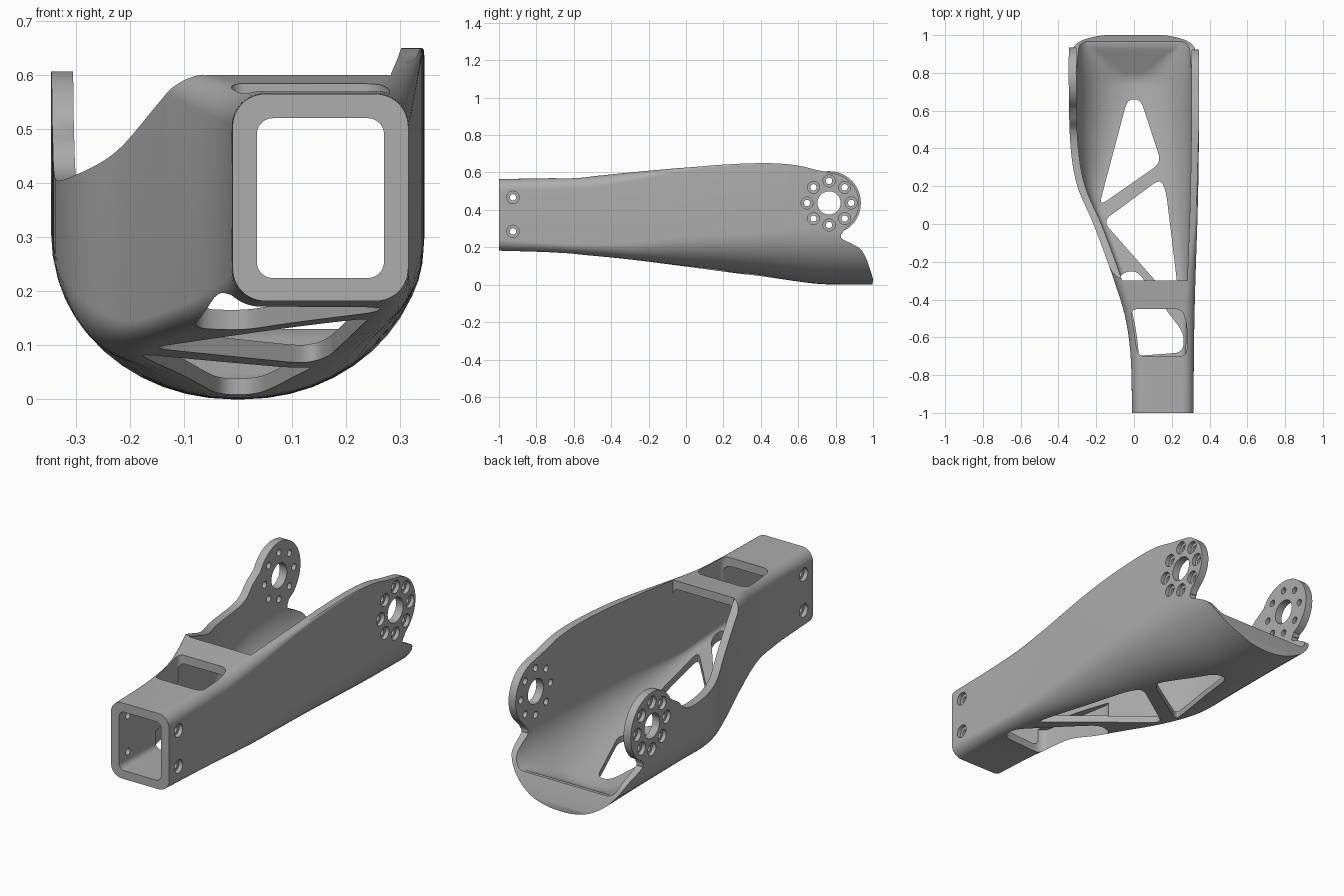
import bpy, bmesh, math
from mathutils import Vector

if "Cube" in bpy.data.objects:
    bpy.data.objects.remove(bpy.data.objects["Cube"], do_unlink=True)

grey = bpy.data.materials.new("plain grey")
grey.use_nodes = True
grey.diffuse_color = (0.42, 0.42, 0.42, 1)
grey.node_tree.nodes["Principled BSDF"].inputs["Base Color"].default_value = grey.diffuse_color

# Stations along the arm: y, left x, right x, bottom, top,
# lower left radii, lower right radii, upper radius
STATIONS = [
    (-1, -.01, .315, .182, .565, .06, .06, .06, .06, .06),
    (-.7, -.018, .317, .172, .57, .06, .05, .06, .05, .06),
    (-.5, -.045, .32, .155, .58, .06, .05, .08, .06, .06),
    (-.3, -.105, .325, .135, .6, .05, .04, .1, .09, .05),
    (0, -.215, .335, .097, .627, .06, .05, .18, .16, .02),
    (.2, -.3, .34, .07, .645, .14, .13, .24, .2, .015),
    (.4, -.335, .343, .045, .655, .24, .22, .28, .235, .015),
    (.7, -.345, .345, .005, .66, .335, .3, .335, .3, .015),
    (1, -.345, .345, 0, .66, .335, .3, .335, .3, .015),
]
EAR = (.765, .437)
CAP_END = -.3


def station(y):
    """Smoothly interpolated section values at y."""
    y = max(-1, min(1, y))
    i = max(k for k in range(len(STATIONS) - 1) if STATIONS[k][0] <= y)
    a, b = STATIONS[i], STATIONS[i + 1]
    p, q = STATIONS[max(i - 1, 0)], STATIONS[min(i + 2, len(STATIONS) - 1)]
    h = b[0] - a[0]
    t = (y - a[0]) / h
    out = []
    for c in range(1, len(a)):
        m0 = (b[c] - p[c]) / (b[0] - p[0]) * h
        m1 = (q[c] - a[c]) / (q[0] - a[0]) * h
        d = b[c] - a[c]
        out.append(a[c] + t * (m0 + t * (3 * d - 2 * m0 - m1 + t * (m0 + m1 - 2 * d))))
    return out


def ring(y, xl, xr, zb, zt, lx, lz, rx, rz, rt, n=12):
    """Rounded section with its own radii at each corner."""
    corners = [(xl + lx, zb + lz, lx, lz, 2), (xr - rx, zb + rz, rx, rz, 3),
               (xr - rt, zt - rt, rt, rt, 0), (xl + rt, zt - rt, rt, rt, 1)]
    pts = []
    for cx, cz, ax, az, quarter in corners:
        for k in range(n + 1):
            a = math.pi / 2 * (quarter + k / n)
            pts.append(Vector((cx + ax * math.cos(a), y, cz + az * math.sin(a))))
    return pts


def outer_ring(y):
    return ring(y, *station(y))


def inner_ring(y, open_top):
    xl, xr, zb, zt, lx, lz, rx, rz, rt = station(y)
    blend = min(1, max(0, (y + 1) / 1.5))
    wall, floor = .045 - .005 * blend, .043 - .013 * blend
    lx, lz, rx, rz = [max(r - wall, .03) for r in (lx, lz, rx, rz)]
    zb += floor
    # floor ramps up to a straight sill at the rear
    f = min(1, max(0, (y - .77) / .18))
    zb += (.13 - zb) * f
    lx, rx = [r + (.07 - r) * f for r in (lx, rx)]
    lz, rz = [r + (.13 - r) * f for r in (lz, rz)]
    return ring(y, xl + wall, xr - wall, zb, 1 if open_top else zt - wall,
                lx, lz, rx, rz, .03)


def add_mesh(name, loops_list):
    """Closed solid for each list of matching loops."""
    bm = bmesh.new()
    for loops in loops_list:
        rows = [[bm.verts.new(p) for p in loop] for loop in loops]
        n = len(rows[0])
        for a, b in zip(rows, rows[1:]):
            for k in range(n):
                bm.faces.new((a[k], a[(k + 1) % n], b[(k + 1) % n], b[k]))
        bm.faces.new(rows[0])
        bm.faces.new(rows[-1])
    bmesh.ops.recalc_face_normals(bm, faces=bm.faces)
    mesh = bpy.data.meshes.new(name)
    bm.to_mesh(mesh)
    bm.free()
    mesh.materials.append(grey)
    obj = bpy.data.objects.new(name, mesh)
    bpy.context.collection.objects.link(obj)
    return obj


def spread(a, b, count):
    return [a + (b - a) * k / count for k in range(count + 1)]


def side_prism(profile, x0, x1):
    return [[Vector((x, y, z)) for y, z in profile] for x in (x0, x1)]


def arc(radius, start, end, count=28):
    return [(EAR[0] + radius * math.cos(math.radians(a)),
             EAR[1] + radius * math.sin(math.radians(a))) for a in spread(start, end, count)]


def smooth_path(pts, steps=6):
    """Catmull-Rom curve through a few points."""
    p = [Vector(q) for q in pts]
    p = [2 * p[0] - p[1]] + p + [2 * p[-1] - p[-2]]
    out = []
    for a, b, c, d in zip(p, p[1:], p[2:], p[3:]):
        for k in range(steps):
            t = k / steps
            out.append(tuple(.5 * (2 * b + (c - a) * t + (2 * a - 5 * b + 4 * c - d) * t * t
                                   + (3 * b - a - 3 * c + d) * t ** 3)))
    return out + [tuple(pts[-1])]


def window(corners, z0, z1, r):
    """Vertical prism with rounded corners."""
    flat = []
    pts = [Vector(c) for c in corners]
    for k, p in enumerate(pts):
        a, b = pts[k - 1] - p, pts[(k + 1) % len(pts)] - p
        a = p + a.normalized() * min(r, a.length * .45)
        b = p + b.normalized() * min(r, b.length * .45)
        flat += [a * (1 - t) ** 2 + p * 2 * t * (1 - t) + b * t * t for t in spread(0, 1, 6)]
    return [[Vector((p.x, p.y, z)) for p in flat] for z in (z0, z1)]


def pin(y, z, r, x0, x1, sides=28):
    turn = [2 * math.pi * k / sides for k in range(sides)]
    return side_prism([(y + r * math.cos(a), z + r * math.sin(a)) for a in turn], x0, x1)


# Outer shell and cavity
body = add_mesh("arm_link", [[outer_ring(y) for y in spread(-1, 1.05, 56)]])
cavity = add_mesh("cavity_cutter", [
    [inner_ring(y, False) for y in spread(-1.1, CAP_END, 20)]
    + [inner_ring(y, True) for y in spread(CAP_END + .001, .77, 30) + spread(.8, 1.1, 10)]])

# Side walls trimmed to the ear outlines
notch = [(.842, .288), (.831, .262), (1.2, .262), (1.2, 1.2), (-.31, 1.2)]
left_top = smooth_path([(-.31, .612), (-.24, .575), (-.15, .535), (0, .468), (.12, .43),
                        (.25, .41), (.4, .405), (.49, .422), (.55, .475)])
right_top = smooth_path([(-.31, .606), (0, .626), (.2, .642), (.42, .65), (.58, .64), (.7, .613)])
ear_trim = add_mesh("ear_trim_cutter", [
    side_prism(left_top + arc(.17, 152, -50) + notch, -.5, 0),
    side_prism(right_top + arc(.16, 78, -50) + notch, .05, .5)])

# Rear lip
lip = smooth_path([(.829, .25), (.85, .236), (.89, .217), (.935, .188),
                   (.963, .14), (.985, .08), (1, .03)])
lip_trim = add_mesh("lip_trim_cutter", [
    side_prism([(.83, .27)] + lip + [(.992, -.05), (1.2, -.05), (1.2, .27)], -.6, .6)])

# Lightening windows in the roof and floor
windows = add_mesh("window_cutter", [
    window([(-.018, -.45), (.255, -.45), (.28, -.53), (.28, -.7), (.02, -.7)], .45, .8, .04),
    window([(.035, .66), (-.035, .66), (-.185, .095), (.145, .325)], -.1, .3, .05),
    window([(-.165, .015), (.14, .24), (.17, .17), (.245, -.45)], -.1, .3, .05),
    window([(-.085, -.27), (.01, -.24), (.265, -.58), (.26, -.68), (-.005, -.7)], -.1, .3, .05)])

# Bolt circle, axle holes and clamp holes
bolts = [p for p in arc(.118, 0, 315, 7)]
clamps = [(-.925, .285), (-.925, .467)]
drills = add_mesh("drill_cutter", [pin(*p, .017, -.6, .6) for p in bolts + clamps]
                  + [pin(*EAR, .062, -.6, .6)])
bores = add_mesh("counterbore_cutter",
                 [pin(*p, .032, s * .325, s * .6) for p in bolts for s in (-1, 1)]
                 + [pin(*p, .033, .295, .6) for p in clamps]
                 + [pin(*p, .033, -.6, .01) for p in clamps])

bpy.context.view_layer.objects.active = body
for cutter in (cavity, ear_trim, lip_trim, windows, drills, bores):
    cutter.hide_render = True
    cut = body.modifiers.new(cutter.name, "BOOLEAN")
    cut.operation = "DIFFERENCE"
    cut.solver = "EXACT"
    cut.object = cutter
    bpy.ops.object.modifier_apply(modifier=cut.name)
    bpy.data.objects.remove(cutter, do_unlink=True)

bpy.ops.object.select_all(action="DESELECT")
body.select_set(True)
bpy.ops.object.shade_smooth_by_angle(angle=math.radians(32))
